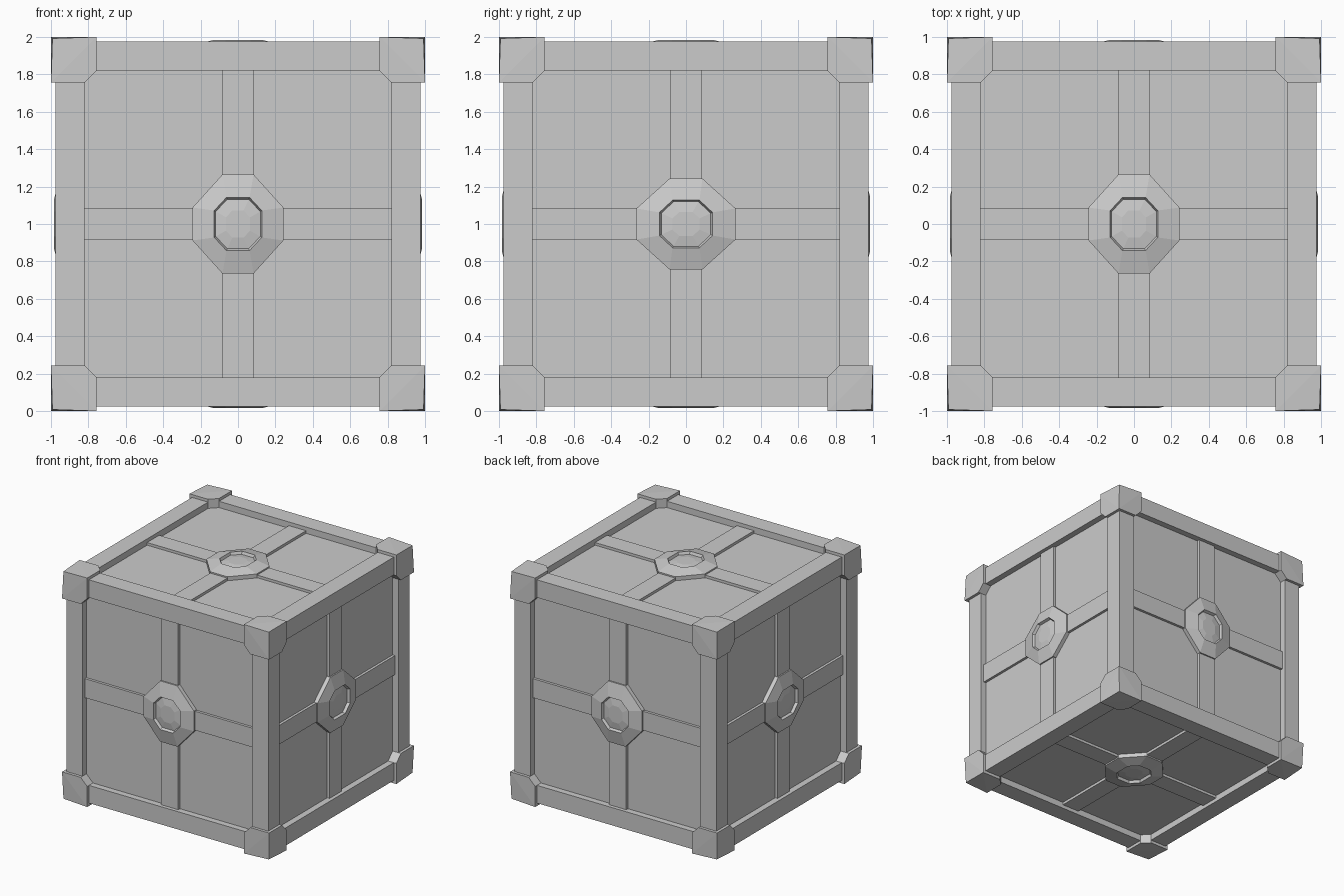
import bpy, bmesh
from math import pi
from mathutils import Matrix, Vector
from itertools import product, permutations

if "Cube" in bpy.data.objects:
    bpy.data.objects.remove(bpy.data.objects["Cube"])

PANEL, RIB, FRAME, INNER = 0.92, 0.943, 0.975, 0.82
UP = Vector((0, 0, 1))  # lifts the cube centre so it stands on z = 0


def make(name, bm):
    bmesh.ops.recalc_face_normals(bm, faces=bm.faces)
    me = bpy.data.meshes.new(name)
    bm.to_mesh(me)
    bm.free()
    ob = bpy.data.objects.new(name, me)
    bpy.context.collection.objects.link(ob)
    ob.location = UP
    return ob


def add_box(bm, lo, hi, mat=Matrix()):
    lo, hi = Vector(lo), Vector(hi)
    m = mat @ Matrix.Translation((lo + hi) / 2) @ Matrix.Diagonal((*(hi - lo), 1))
    bmesh.ops.create_cube(bm, size=1, matrix=m)


def octagon(bm, a, b, fa, fb, h, mat):
    # a, b: half extents; fa, fb: half lengths of the flats
    pts = [(a, -fb), (a, fb), (fa, b), (-fa, b), (-a, fb), (-a, -fb), (-fa, -b), (fa, -b)]
    return [bm.verts.new(mat @ Vector((x, y, h))) for x, y in pts]


# Recessed panels
bm = bmesh.new()
bmesh.ops.create_cube(bm, size=2 * PANEL)
make("panel_core", bm)

# Twelve edge bars
bm = bmesh.new()
for axis in range(3):
    for s, t in product((-1, 1), repeat=2):
        c = (INNER + FRAME) / 2
        w = (FRAME - INNER) / 2
        mid, half = Vector((0, 0, 0)), Vector((w, w, w))
        mid[(axis + 1) % 3], mid[(axis + 2) % 3] = s * c, t * c
        half[axis] = 0.9
        add_box(bm, mid - half, mid + half)
make("edge_frame", bm)

# Eight corner blocks: hull of one slightly tapered, chamfered octant block
E = 0.757
seed = [(0.992, 0.992, 0.992)]
for p in ((E, 1, 1), (E, INNER, 1), (E, INNER, 0.9)):
    seed += list(set(permutations(p)))
for i, signs in enumerate(product((-1, 1), repeat=3)):
    bm = bmesh.new()
    for p in seed:
        bm.verts.new([c * s for c, s in zip(p, signs)])
    res = bmesh.ops.convex_hull(bm, input=bm.verts)
    loose = [v for v in bm.verts if not v.link_faces]
    bmesh.ops.delete(bm, geom=loose, context='VERTS')
    bmesh.ops.dissolve_limit(bm, angle_limit=0.01, verts=bm.verts, edges=bm.edges)
    make(f"corner_block_{i + 1}", bm)

# Face orientations: local z points outward, local y is the boss's long axis
R = Matrix.Rotation
faces = {
    "top": Matrix(), "bottom": R(pi, 4, 'X'),
    "front": R(pi / 2, 4, 'X'), "back": R(-pi / 2, 4, 'X'),
    "right": R(pi / 2, 4, 'Y'), "left": R(-pi / 2, 4, 'Y'),
}
# Boss rings: wall, sloped collar, sunken hole, shallow dome
rings = [
    (0.243, 0.265, 0.083, 0.088, 0.90), (0.243, 0.265, 0.083, 0.088, 0.955),
    (0.127, 0.142, 0.062, 0.072, 0.985), (0.119, 0.132, 0.057, 0.067, 0.962),
    (0.065, 0.072, 0.030, 0.036, 0.972),
]
for side, mat in faces.items():
    # Cross ribs
    bm = bmesh.new()
    for k in range(4):
        add_box(bm, (0.2, -0.083, 0.9), (INNER, 0.083, RIB), mat @ R(k * pi / 2, 4, 'Z'))
    make(f"{side}_ribs", bm)
    # Octagonal boss with lens
    bm = bmesh.new()
    loops = [octagon(bm, *r, mat) for r in rings]
    for lo, hi in zip(loops, loops[1:]):
        for i in range(8):
            j = (i + 1) % 8
            bm.faces.new((lo[i], lo[j], hi[j], hi[i]))
    bm.faces.new(loops[-1])
    bm.faces.new(loops[0][::-1])
    make(f"{side}_boss", bm)
